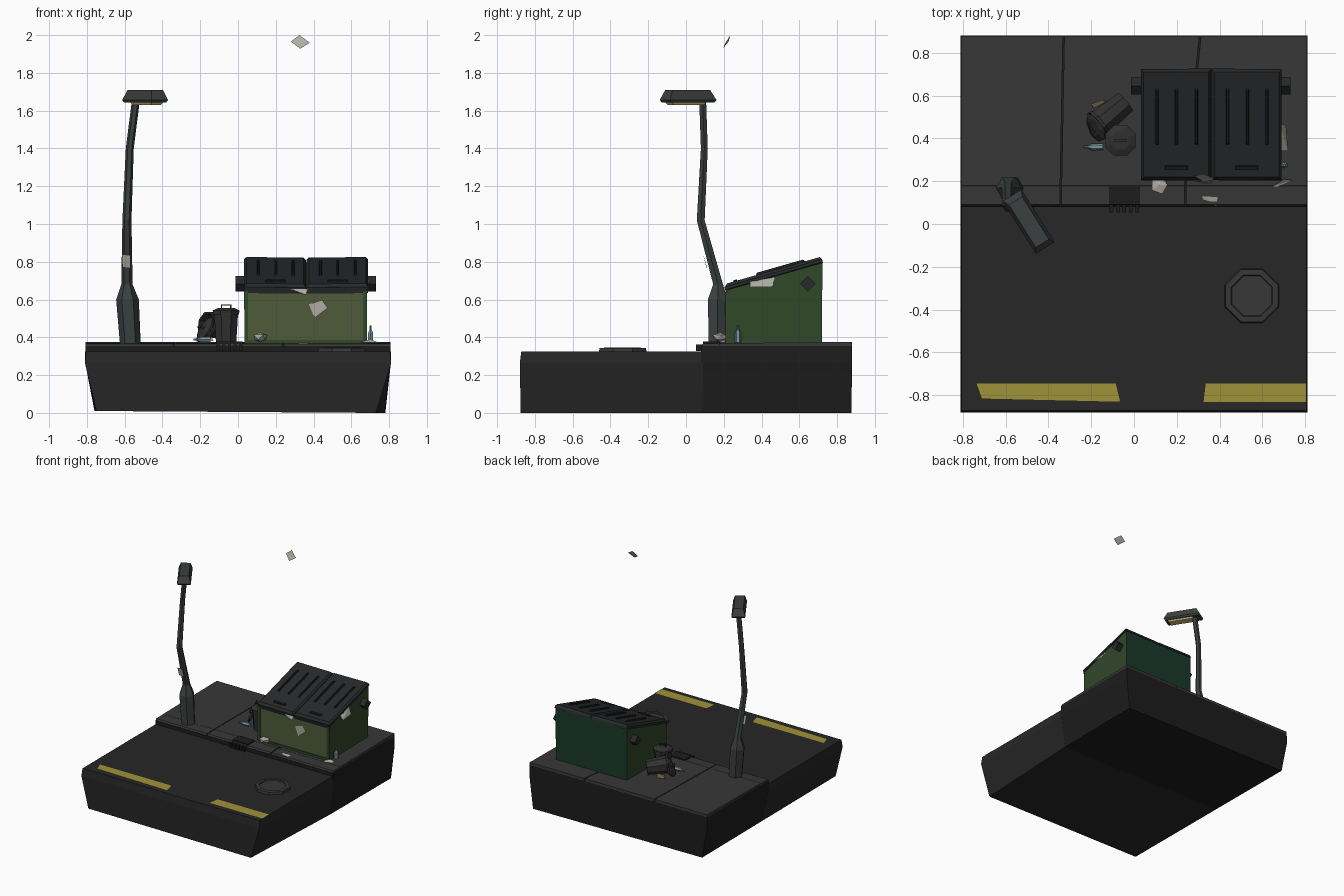
import bpy, bmesh, math, random
from mathutils import Vector, Matrix

if "Cube" in bpy.data.objects:
    bpy.data.objects.remove(bpy.data.objects["Cube"])

random.seed(4)
mats = {}
COL = dict(road=(.02, .02, .02), walk=(.038, .038, .038), joint=(.012, .012, .012),
           metal=(.045, .05, .05), lid=(.02, .022, .024), green=(.03, .065, .022),
           olive=(.075, .105, .042), teal=(.01, .04, .022), paper=(.42, .41, .36),
           yellow=(.35, .29, .04), lamp=(.6, .52, .22), glass=(.2, .3, .36), can=(.03, .03, .03))


def mat(key):
    if key not in mats:
        mats[key] = bpy.data.materials.new(key)
        mats[key].diffuse_color = (*COL[key], 1)
    return mats[key]


def mesh(name, verts, faces, col, m=Matrix()):
    bm = bmesh.new()
    vs = [bm.verts.new(m @ Vector(v)) for v in verts]
    for f in faces:
        bm.faces.new([vs[i] for i in f])
    bmesh.ops.recalc_face_normals(bm, faces=bm.faces)
    me = bpy.data.meshes.new(name)
    bm.to_mesh(me)
    bm.free()
    me.materials.append(mat(col))
    ob = bpy.data.objects.new(name, me)
    bpy.context.collection.objects.link(ob)
    return ob


def loft(name, rings, col, m=Matrix(), cap_end=True):
    n = len(rings[0])
    faces = [list(range(n))]
    for k in range(len(rings) - 1):
        for i in range(n):
            j = (i + 1) % n
            faces.append([k*n + i, k*n + j, (k+1)*n + j, (k+1)*n + i])
    if cap_end:
        faces.append([(len(rings) - 1)*n + i for i in range(n)])
    return mesh(name, [p for r in rings for p in r], faces, col, m)


def rect(x0, x1, y0, y1, z):
    return [(x0, y0, z), (x1, y0, z), (x1, y1, z), (x0, y1, z)]


def ngon(r, z, n=8, x=0, y=0, ph=.5):
    return [(x + r*math.cos(2*math.pi*(i + ph)/n), y + r*math.sin(2*math.pi*(i + ph)/n), z) for i in range(n)]


def box(name, c, s, col, rot=Matrix()):
    x, y, z = (v/2 for v in s)
    return loft(name, [rect(-x, x, -y, y, -z), rect(-x, x, -y, y, z)], col,
                Matrix.Translation(c) @ rot.to_4x4())


def paper(name, pts, col="paper"):
    return mesh(name, pts, [(0, 1, 2), (0, 2, 3)], col)


# ground block: road with bevelled rim, sidewalk, curb and slabs
loft("road", [[(-.75, -.875, .01), (.73, -.875, 0), (.775, .09, 0), (-.755, .09, .01)],
              rect(-.81, .81, -.88, .09, .265), rect(-.805, .805, -.872, .09, .325)], "road")
loft("sidewalk_block", [[(-.755, .085, .01), (.775, .085, 0), (.78, .875, 0), (-.76, .875, .01)],
                        rect(-.81, .81, .08, .88, .27), rect(-.808, .808, .08, .88, .355)], "joint")
for i, (a, b, c, d) in enumerate([(-.808, -.345, -.808, -.332), (-.338, .235, -.325, .305), (.243, .808, .313, .808)]):
    loft(f"curb_{i}", [[(a, .08, .35), (b, .08, .35), (b, .18, .35), (a, .18, .35)],
                       [(a, .09, .366), (b, .09, .366), (b, .178, .369), (a, .178, .369)]], "walk")
    loft(f"slab_{i}", [[(a, .18, .35), (b, .18, .35), (d, .88, .35), (c, .88, .35)],
                       [(a, .18, .369), (b, .18, .369), (d, .878, .376), (c, .878, .376)]], "walk")

# road markings, manhole, drain
mesh("stripe_left", [(-.735, -.745, .327), (-.085, -.745, .327), (-.065, -.83, .327), (-.71, -.815, .327)],
     [(0, 1, 2, 3)], "yellow")
mesh("stripe_right", [(.335, -.745, .327), (.806, -.745, .327), (.806, -.83, .327), (.325, -.83, .327)],
     [(0, 1, 2, 3)], "yellow")
P = dict(x=.55, y=-.335)
loft("manhole", [ngon(.138, .32, **P), ngon(.132, .343, **P), ngon(.104, .345, **P),
                 ngon(.1, .338, **P)], "walk")
box("drain_plate", (-.045, .135, .368), (.14, .09, .02), "joint")
for i in range(5):
    box(f"drain_bar_{i}", (-.105 + i*.03, .073, .345), (.017, .04, .035), "joint")

# street lamp: hexagonal pole bent through a few stations
path = [(-.57, .168, .365, .055), (-.585, .168, .6, .06), (-.588, .17, .68, .03), (-.588, .078, 1.02, .024),
        (-.573, .097, 1.4, .021), (-.54, .088, 1.66, .021)]
loft("lamp_pole", [ngon(r, z, 6, x, y, 0) for x, y, z, r in path], "metal")
H = Matrix.Translation((-.492, .011, 0)) @ Matrix.Rotation(math.radians(-57.7), 4, 'Z')
loft("lamp_head", [rect(-.135, .135, -.045, .045, 1.642), rect(-.145, .145, -.052, .052, 1.656),
                   rect(-.115, .12, -.036, .036, 1.71)], "metal", H)
loft("lamp_panel", [rect(-.08, .11, -.03, .03, 1.63), rect(-.09, .12, -.037, .037, 1.645)], "lamp", H)
paper("pole_sticker", [(-.612, .108, .77), (-.568, .112, .765), (-.57, .092, .835), (-.615, .09, .84)])

# dumpster body with sloped top, rim and corner posts
body = loft("dumpster_body", [rect(.035, .68, .215, .72, .365),
            [(.032, .213, .65), (.683, .213, .65), (.683, .722, .795), (.032, .722, .795)]], "green")
body.data.materials.append(mat("olive"))
body.data.materials.append(mat("teal"))
for f in body.data.polygons:
    f.material_index = 1 if f.normal.y < -.9 else 2 if f.normal.y > .9 else 0
for i, x in enumerate((.044, .672)):
    box(f"front_post_{i}", (x, .214, .505), (.02, .012, .28), "green")
box("front_sill", (.357, .214, .376), (.64, .012, .02), "green")
S = math.atan2(.145, .51)
R = Matrix.Rotation(S, 3, 'X')


def on_lid(x, y, off=0):
    return Vector((x, y, .662 + (y - .215)*math.tan(S))) + R @ Vector((0, 0, off))


# fork pockets: diamond tubes on the sides
D = Matrix.Rotation(math.radians(45), 3, 'X')
for i, x in enumerate((.012, .705)):
    box(f"fork_pocket_{i}", (x, .645, .683), (.05, .058, .058), "lid", D)

# two ribbed lids with handles
for n, (cx, tilt) in enumerate([(.197, .012), (.527, -.012)]):
    L = Matrix.Translation(on_lid(cx, .47, .006)) @ (R @ Matrix.Rotation(tilt, 3, 'Y')).to_4x4()
    loft(f"lid_{n}", [rect(-.165, .162, -.272, .262, -.016), rect(-.165, .162, -.272, .262, 0),
                      rect(-.152, .15, -.255, .255, .014)], "lid", L)
    for i in range(3):
        x = -.09 + i*.092
        loft(f"lid_{n}_rib_{i}", [rect(x-.008, x+.008, -.1, .175, .01), rect(x-.004, x+.004, -.09, .165, .026)],
             "joint", L)
    loft(f"lid_{n}_handle", [rect(-.055, .055, -.222, -.198, .01), rect(-.05, .05, -.218, -.202, .022)], "joint", L)
    loft(f"lid_{n}_lip", [rect(-.163, .16, -.275, -.262, -.034), rect(-.163, .16, -.275, -.262, 0)], "lid", L)


# trash cans: one standing with lid, one fallen with its lid beside it
def can(name, m):
    loft(name, [ngon(.058, 0), ngon(.068, .15), ngon(.075, .152), ngon(.075, .165), ngon(.064, .165),
                ngon(.055, .015)], "can", m)


def can_lid(name, m):
    loft(name, [ngon(.075, 0), ngon(.077, .012), ngon(.045, .026)], "can", m)
    for x in (-.024, .024):
        box(name + "_grip_post", m @ Vector((x, 0, .032)), (.007, .01, .02), "can", m.to_3x3())
    box(name + "_grip", m @ Vector((0, 0, .041)), (.055, .012, .007), "can", m.to_3x3())


T = Matrix.Translation
can("can_standing", T((-.063, .39, .37)))
can_lid("can_standing_lid", T((-.063, .39, .53)))
aim = Vector((-.74, -.62, .12)).to_track_quat('Z', 'Y').to_matrix().to_4x4()
can("can_fallen", T((-.04, .57, .445)) @ aim)
lean = Vector((-.82, -.3, .5)).to_track_quat('Z', 'Y').to_matrix().to_4x4()
can_lid("can_fallen_lid", T((-.168, .46, .436)) @ lean)
paper("can_litter", [(-.19, .54, .38), (-.13, .57, .38), (-.15, .58, .43), (-.2, .56, .42)], "lamp")


# bottles, one standing and one lying
def bottle(name, m):
    loft(name, [ngon(r, z, 6) for r, z in ((.015, 0), (.016, .05), (.006, .07), (.006, .09))], "glass", m)


bottle("bottle_standing", T((.702, .275, .372)))
bottle("bottle_lying", T((-.145, .36, .388)) @ Matrix.Rotation(-math.pi/2, 4, 'Y'))

# loose papers
paper("flying_paper", [(.28, .225, 1.965), (.325, .235, 2.0), (.38, .21, 1.96), (.33, .195, 1.928)])
paper("stuck_paper", [(.375, .206, .575), (.445, .204, .598), (.475, .203, .555), (.405, .206, .502)])
paper("lid_paper_front", [(.28, .2, .655), (.37, .2, .655), (.36, .19, .625), (.325, .19, .635)])
paper("lid_paper_side", [(.68, .47, .72), (.69, .34, .695), (.72, .34, .665), (.71, .46, .668)])
paper("curb_paper", [(.32, .13, .372), (.39, .125, .371), (.385, .085, .362), (.325, .088, .358)])
paper("ground_paper", [(.645, .175, .375), (.7, .21, .39), (.74, .205, .374), (.67, .175, .372)])

# crumpled paper ball
bm = bmesh.new()
bmesh.ops.create_icosphere(bm, subdivisions=1, radius=.045)
for v in bm.verts:
    v.co = v.co*random.uniform(.75, 1.15)
    v.co.z *= .65
    v.co += Vector((.118, .183, .4))
me = bpy.data.meshes.new("crumpled_paper")
bm.to_mesh(me)
bm.free()
me.materials.append(mat("paper"))
bpy.context.collection.objects.link(bpy.data.objects.new("crumpled_paper", me))

for m in bpy.data.materials:
    if m.users and not m.is_grease_pencil:
        m.use_nodes = True
        m.node_tree.nodes["Principled BSDF"].inputs["Base Color"].default_value = m.diffuse_color
